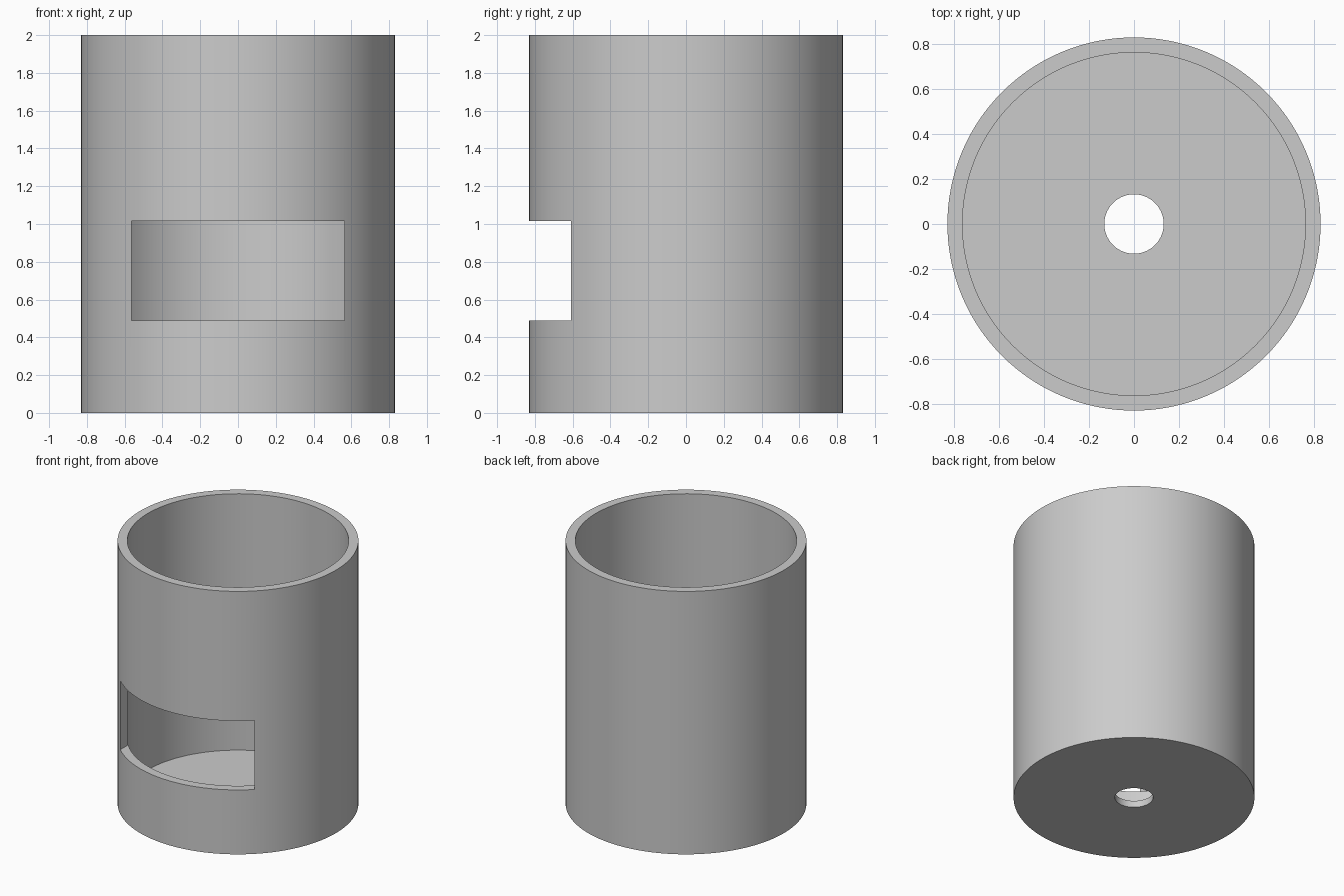
import bpy, bmesh
from math import cos, sin, pi, radians

if "Cube" in bpy.data.objects:
    bpy.data.objects.remove(bpy.data.objects["Cube"])

SEGMENTS = 128
OUTER, INNER, HOLE = 0.83, 0.763, 0.132
HEIGHT, FLOOR = 2.0, 0.05
WINDOW_HALF, WINDOW_LOW, WINDOW_HIGH = 0.565, 0.49, 1.015

# Plain grey material
grey = bpy.data.materials.new("plain grey")
grey.use_nodes = True
colour = (0.6, 0.6, 0.6, 1)
grey.diffuse_color = colour
grey.node_tree.nodes["Principled BSDF"].inputs["Base Color"].default_value = colour


def make_object(name, bm):
    bmesh.ops.recalc_face_normals(bm, faces=bm.faces)
    mesh = bpy.data.meshes.new(name)
    bm.to_mesh(mesh)
    bm.free()
    mesh.materials.append(grey)
    obj = bpy.data.objects.new(name, mesh)
    bpy.context.collection.objects.link(obj)
    return obj


def lathe(name, profile):
    """Turn a closed (radius, height) profile around the z axis."""
    bm = bmesh.new()
    rings = [[bm.verts.new((r * cos(2 * pi * i / SEGMENTS),
                            r * sin(2 * pi * i / SEGMENTS), z))
              for i in range(SEGMENTS)] for r, z in profile]
    for a, b in zip(rings, rings[1:] + rings[:1]):
        for i in range(SEGMENTS):
            j = (i + 1) % SEGMENTS
            bm.faces.new((a[i], a[j], b[j], b[i]))
    return make_object(name, bm)


# Open cup with a thin floor and a central drain hole
cup = lathe("cup_body", [(HOLE, 0), (OUTER, 0), (OUTER, HEIGHT),
                         (INNER, HEIGHT), (INNER, FLOOR), (HOLE, FLOOR)])

# Straight-sided window through the front wall
bm = bmesh.new()
bmesh.ops.create_cube(bm, size=1)
bmesh.ops.scale(bm, verts=bm.verts,
                vec=(2 * WINDOW_HALF, 0.8, WINDOW_HIGH - WINDOW_LOW))
bmesh.ops.translate(bm, verts=bm.verts,
                    vec=(0, -0.7, (WINDOW_HIGH + WINDOW_LOW) / 2))
cutter = make_object("window_cutter", bm)
cutter.hide_render = True

cut = cup.modifiers.new("window", 'BOOLEAN')
cut.operation = 'DIFFERENCE'
cut.solver = 'EXACT'
cut.object = cutter

bpy.ops.object.select_all(action='DESELECT')
cup.select_set(True)
bpy.context.view_layer.objects.active = cup
bpy.ops.object.modifier_apply(modifier=cut.name)
bpy.data.objects.remove(cutter)

# Smooth round walls, crisp rims
bpy.ops.object.shade_smooth_by_angle(angle=radians(30))
